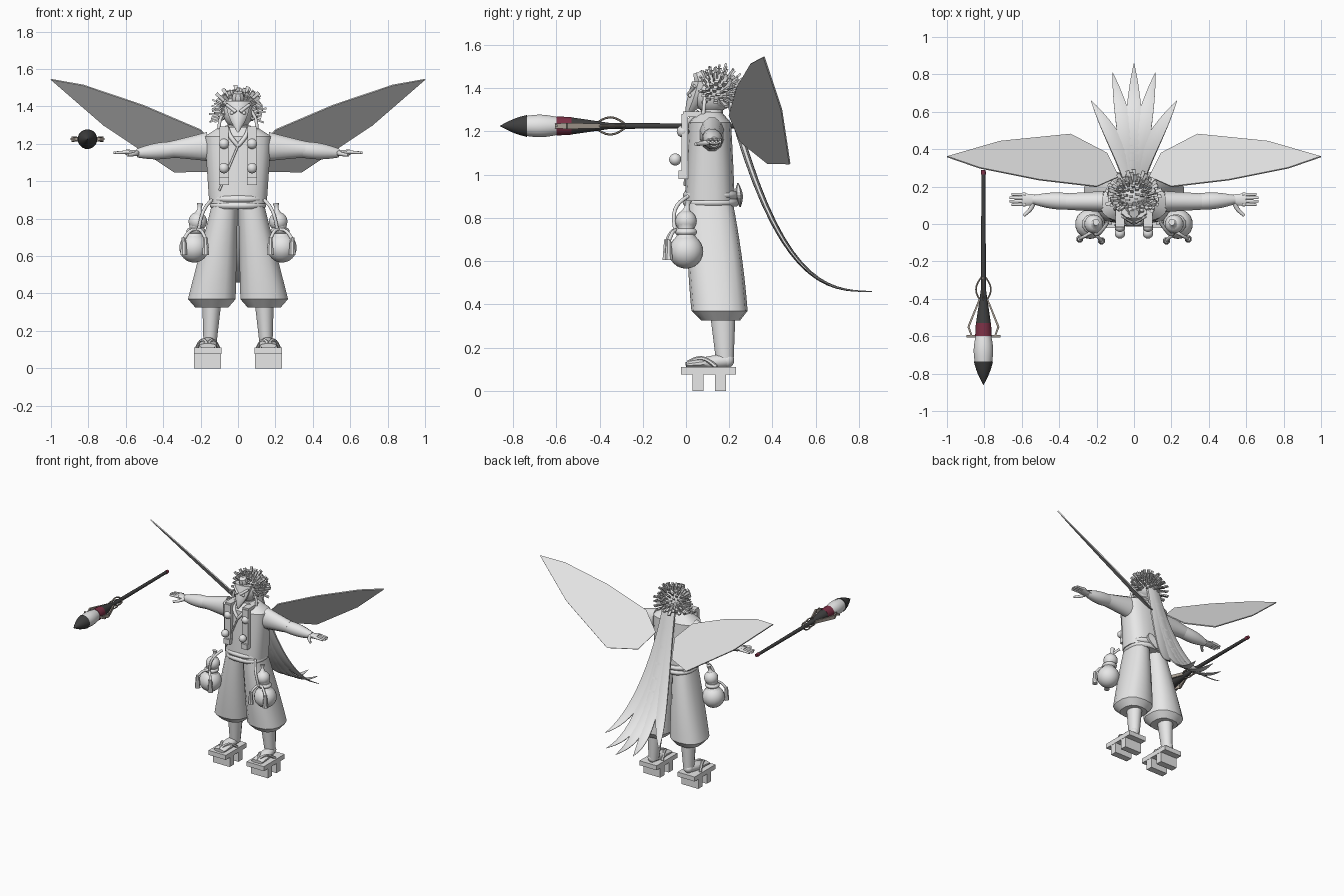
import bpy, bmesh, math, random
from mathutils import Vector, Matrix

random.seed(4)
default_cube = bpy.data.objects.get("Cube")
if default_cube:
    bpy.data.objects.remove(default_cube)


def material(name, red, green, blue):
    mat = bpy.data.materials.new(name)
    mat.use_nodes = True
    mat.diffuse_color = (red, green, blue, 1)
    mat.node_tree.nodes["Principled BSDF"].inputs["Base Color"].default_value = mat.diffuse_color
    return mat


PALE = material("pale grey", .8, .8, .8)
DARK = material("charcoal", .05, .05, .05)
RED = material("maroon", .2, .03, .06)
TAN = material("tan metal", .4, .35, .3)


def finish(name, bm, color=PALE, mirrored=False, smooth=True):
    bmesh.ops.recalc_face_normals(bm, faces=bm.faces)
    mesh = bpy.data.meshes.new(name)
    bm.to_mesh(mesh)
    bm.free()
    mesh.materials.append(color)
    part = bpy.data.objects.new(name, mesh)
    bpy.context.collection.objects.link(part)
    if smooth:
        bpy.ops.object.select_all(action='DESELECT')
        part.select_set(True)
        bpy.context.view_layer.objects.active = part
        bpy.ops.object.shade_smooth_by_angle(angle=math.radians(40))
    if mirrored:
        part.modifiers.new("Mirror", 'MIRROR')
    return part


def skin(bm, centres, widths, depths, sides, boxy=1, level=False):
    """Join elliptical or boxy rings placed along a path."""
    loops = []
    last = len(centres) - 1
    for i, centre in enumerate(centres):
        along = (centres[min(i + 1, last)] - centres[max(i - 1, 0)]).normalized()
        if level:
            along = Vector((0, 0, 1))
        side = Vector((0, 1, 0)) if abs(along.x) > .8 else Vector((1, 0, 0))
        side = (side - along * side.dot(along)).normalized()
        up = along.cross(side)
        loop = []
        for k in range(sides):
            angle = math.tau * (k + .5) / sides
            c, s = (math.copysign(abs(q) ** boxy, q) for q in (math.cos(angle), math.sin(angle)))
            loop.append(bm.verts.new(centre + side * c * widths[i] + up * s * depths[i]))
        loops.append(loop)
    for low, high in zip(loops, loops[1:]):
        for k in range(sides):
            bm.faces.new((low[k - 1], low[k], high[k], high[k - 1]))
    bm.faces.new(loops[0])
    bm.faces.new(loops[-1])


def limb(name, start, end, width, end_width, bulge=0, depth=1, end_depth=None,
         bend=(0, 0, 0), sides=12, boxy=1, level=False, **look):
    """A tapering, bulging or bent round part; depth is relative to width."""
    start, end, bend = Vector(start), Vector(end), Vector(bend)
    end_depth = depth if end_depth is None else end_depth
    steps = [k / 8 for k in range(9)]
    arcs = [math.sin(math.pi * t) for t in steps]
    centres = [start.lerp(end, t) + bend * a for t, a in zip(steps, arcs)]
    widths = [width + (end_width - width) * t + bulge * a for t, a in zip(steps, arcs)]
    depths = [w * (depth + (end_depth - depth) * t) for t, w in zip(steps, widths)]
    bm = bmesh.new()
    skin(bm, centres, widths, depths, sides, boxy, level)
    return finish(name, bm, **look)


def ball(name, centre, radius, stretch=(1, 1, 1), **look):
    bm = bmesh.new()
    place = Matrix.Translation(centre) @ Matrix.Diagonal((*stretch, 1))
    bmesh.ops.create_uvsphere(bm, u_segments=18, v_segments=12, radius=radius, matrix=place)
    return finish(name, bm, **look)


def box(name, centre, size, **look):
    bm = bmesh.new()
    place = Matrix.Translation(centre) @ Matrix.Diagonal((*size, 1))
    bmesh.ops.create_cube(bm, size=1, matrix=place)
    return finish(name, bm, smooth=False, **look)


# Torso, neck and belt
limb("torso", (0, .11, .88), (0, .11, 1.24), .155, .18, depth=.75, end_depth=.55, boxy=.75, sides=20, level=True)
limb("shoulder_slope", (0, .11, 1.24), (0, .11, 1.29), .18, .1, depth=.55, boxy=.75, sides=20, level=True)
limb("neck", (0, .12, 1.25), (0, .12, 1.35), .055, .05)
for name, height in (("lower", .87), ("upper", .905)):
    base = Vector((0, .115, height))
    lift = Vector((0, 0, .018))
    limb(name + "_belt", base - lift, base + lift, .14, .14, bulge=.012, depth=.86, boxy=.8, sides=20, level=True)
limb("sash_bow", (.05, .24, .96), (0, .25, .85), .01, .01, bulge=.05, depth=.3, sides=6, level=True, smooth=False)

# Vest straps, pompoms and collar
box("vest_straps", (.075, -.005, 1.13), (.05, .03, .3), mirrored=True)
box("strap_tops", (.075, .05, 1.28), (.05, .13, .025), mirrored=True)
box("strap_ends", (.075, -.02, 1), (.052, .03, .04), mirrored=True)
ball("upper_pompoms", (.075, -.015, 1.2), .028, mirrored=True)
ball("lower_pompoms", (.075, -.05, 1.07), .028, mirrored=True)
limb("collar", (.06, .06, 1.29), (0, 0, 1.19), .012, .012, bend=(.01, -.02, 0), mirrored=True)
limb("robe_overlap", (0, 0, 1.19), (-.1, -.005, .95), .006, .006)

# Arms and hands
limb("upper_arms", (.16, .12, 1.185), (.36, .12, 1.17), .058, .045, depth=1.4, end_depth=1, mirrored=True)
limb("forearms", (.34, .12, 1.17), (.54, .13, 1.15), .045, .024, bulge=.01, depth=1, mirrored=True)
limb("palms", (.52, .13, 1.15), (.6, .13, 1.155), .028, .036, depth=.6, end_depth=.4, mirrored=True)
for k in range(4):
    y = .104 + .018 * k
    reach = .67 - .01 * abs(k - 1.5)
    limb(f"finger_{k + 1}", (.58, y, 1.157), (reach, y, 1.152), .01, .007, mirrored=True)
limb("thumbs", (.54, .11, 1.15), (.59, .045, 1.14), .014, .008, bend=(-.01, 0, 0), mirrored=True)

# Wide trousers gathered above the ankles
limb("trousers", (.07, .11, .88), (.14, .155, .37), .07, .13, depth=1.5, end_depth=1,
     boxy=.8, sides=14, level=True, mirrored=True)
limb("trouser_cuffs", (.14, .155, .37), (.14, .16, .325), .13, .09, boxy=.8, sides=14, level=True, mirrored=True)

# Shins, feet and raised sandals
limb("shins", (.14, .17, .36), (.15, .18, .13), .053, .036, depth=1.15, mirrored=True)
ball("heels", (.155, .19, .14), .033, mirrored=True)
limb("feet", (.155, .2, .14), (.162, 0, .12), .03, .045, bulge=.008, depth=1, end_depth=.3, mirrored=True)
box("sandal_soles", (.163, .105, .093), (.147, .254, .035), mirrored=True)
for name, y in (("front", .055), ("back", .16)):
    box(name + "_sandal_teeth", (.163, y, .04), (.143, .05, .08), mirrored=True)
for name, x in (("inner", .105), ("outer", .22)):
    limb(name + "_sandal_straps", (.162, .01, .13), (x, .14, .11), .01, .01, bend=(0, 0, .03), sides=6, mirrored=True)

# Gourds hung from the belt, with cords and tassels
ball("gourd_bodies", (.235, 0, .645), .08, mirrored=True)
ball("gourd_tops", (.215, 0, .785), .05, mirrored=True)
limb("gourd_waists", (.23, 0, .7), (.22, 0, .77), .055, .045, bulge=-.012, mirrored=True)
limb("gourd_necks", (.21, 0, .82), (.203, .01, .88), .03, .018, bulge=-.012, mirrored=True)
limb("waist_cords", (.226, 0, .72), (.224, 0, .75), .043, .043, bulge=.01, level=True, mirrored=True)
limb("hanging_cords", (.14, .01, .9), (.21, -.05, .74), .009, .009, bend=(.01, -.03, .02), mirrored=True)
for name, x, y in (("inner", .173, -.09), ("outer", .29, -.08)):
    limb(name + "_cords", (.22, -.04, .74), (x, y, .69), .009, .009, bend=(0, 0, .02), mirrored=True)
    limb(name + "_tassels", (x, y, .7), (x, y, .605), .012, .02, level=True, sides=8, mirrored=True)

# Head, beaked mask and small cap
ball("head", (0, .12, 1.37), .09, stretch=(.9, 1, 1))
limb("beaked_mask", (0, .07, 1.43), (0, 0, 1.262), .07, .004, bulge=.014, depth=.6, end_depth=1,
     bend=(0, .01, 0), sides=10, level=True)
limb("brows", (.01, .012, 1.37), (.062, .04, 1.41), .01, .008, mirrored=True)
ball("eyes", (.032, .02, 1.365), .01, mirrored=True)
limb("small_cap", (0, .075, 1.43), (0, .058, 1.475), .034, .026, bulge=.004, sides=8)
limb("head_cords", (.07, .09, 1.38), (.1, .08, 1.28), .009, .009, bend=(.01, 0, 0), mirrored=True)

# Hair of blunt strands radiating from the crown
ball("hair_cap", (0, .145, 1.385), .09)
bm = bmesh.new()
crown = Vector((0, .135, 1.365))
count = 230
for i in range(count):
    z = 1 - 2 * (i + .5) / count
    turn = i * math.pi * (3 - math.sqrt(5))
    ring = math.sqrt(1 - z * z)
    ray = Vector((math.cos(turn) * ring, math.sin(turn) * ring, z))
    over_face = ray.y < -.1 and abs(ray.x) < .75 and z < .6
    if z < -.35 or ray.y < -.6 or over_face:
        continue
    reach = random.uniform(.125, .16) * (.85 if ray.y < -.3 else 1)
    skin(bm, [crown + ray * .07, crown + ray * reach], [.008, .014], [.006, .007], sides=4)
finish("hair", bm, smooth=False)

# Flat wings drawn in their own slanted plane
root, spread, drop = Vector((.2, .2, 1.275)), Vector((.8, .16, .27)), Vector((.14, .28, -.225))
bm = bmesh.new()
outline = [(0, 0), (.4, -.1), (.8, -.1), (1, 0), (.55, .55), (0, 1), (-.2, .75), (-.2, .3)]
bm.faces.new([bm.verts.new(root + spread * a + drop * b) for a, b in outline])
wings = finish("wings", bm, mirrored=True, smooth=False)
thickness = wings.modifiers.new("Thickness", 'SOLIDIFY')
thickness.thickness = .008
thickness.offset = 0

# Long trailing plume of five feathers fanning from the nape
bm = bmesh.new()
for k in range(-2, 3):
    length = .66 - .05 * k * k
    centres, widths, depths = [], [], []
    for step in range(17):
        t = step / 16
        fall = 1 - t * length / .66
        centres.append(Vector((.115 * k * t ** 1.3, .2 + length * t, .46 + .9 * fall ** 2.8)))
        widths.append(.055 * (1 - t ** 3) + .001)
        depths.append(.018 * (1 - t) + .002)
    skin(bm, centres, widths, depths, sides=8)
finish("plume", bm)


# Floating giant brush, pointing forward
def brush_point(y, out=0, rise=0):
    return Vector((-.805 + out, y, 1.225 + rise))


def brush_part(name, back, front, *radii, **look):
    limb("brush_" + name, brush_point(back), brush_point(front), *radii, **look)


brush_part("end_cap", .29, .265, .012, .014, color=RED)
brush_part("handle", .27, -.35, .011, .014, color=DARK)
brush_part("ferrule", -.35, -.53, .014, .041, color=DARK)
brush_part("band", -.53, -.6, .042, .046, color=RED)
brush_part("bristles", -.6, -.74, .043, .047, bulge=.008, color=PALE, sides=16)
brush_part("tip", -.735, -.86, .052, .001, bulge=.006, color=DARK, sides=16)
for k, (out, rise) in enumerate(((1, 0), (-1, 0), (0, 1), (0, -1))):
    limb(f"cage_wire_{k + 1}", brush_point(-.27), brush_point(-.43), .005, .005,
         bend=(out * .04, 0, rise * .04), sides=6, color=TAN)
for name, s in (("left", 1), ("right", -1)):
    knee = brush_point(-.55, s * .08)
    look = dict(depth=2.5, sides=4, color=TAN, smooth=False)
    limb(name + "_guard_arm", brush_point(-.4, s * .02), knee, .006, .008, **look)
    limb(name + "_guard_hook", knee, brush_point(-.605, s * .06), .008, .006, **look)
    limb(name + "_guard_bar", brush_point(-.6, s * .035), brush_point(-.6, s * .09), .008, .008, sides=4, color=TAN)
